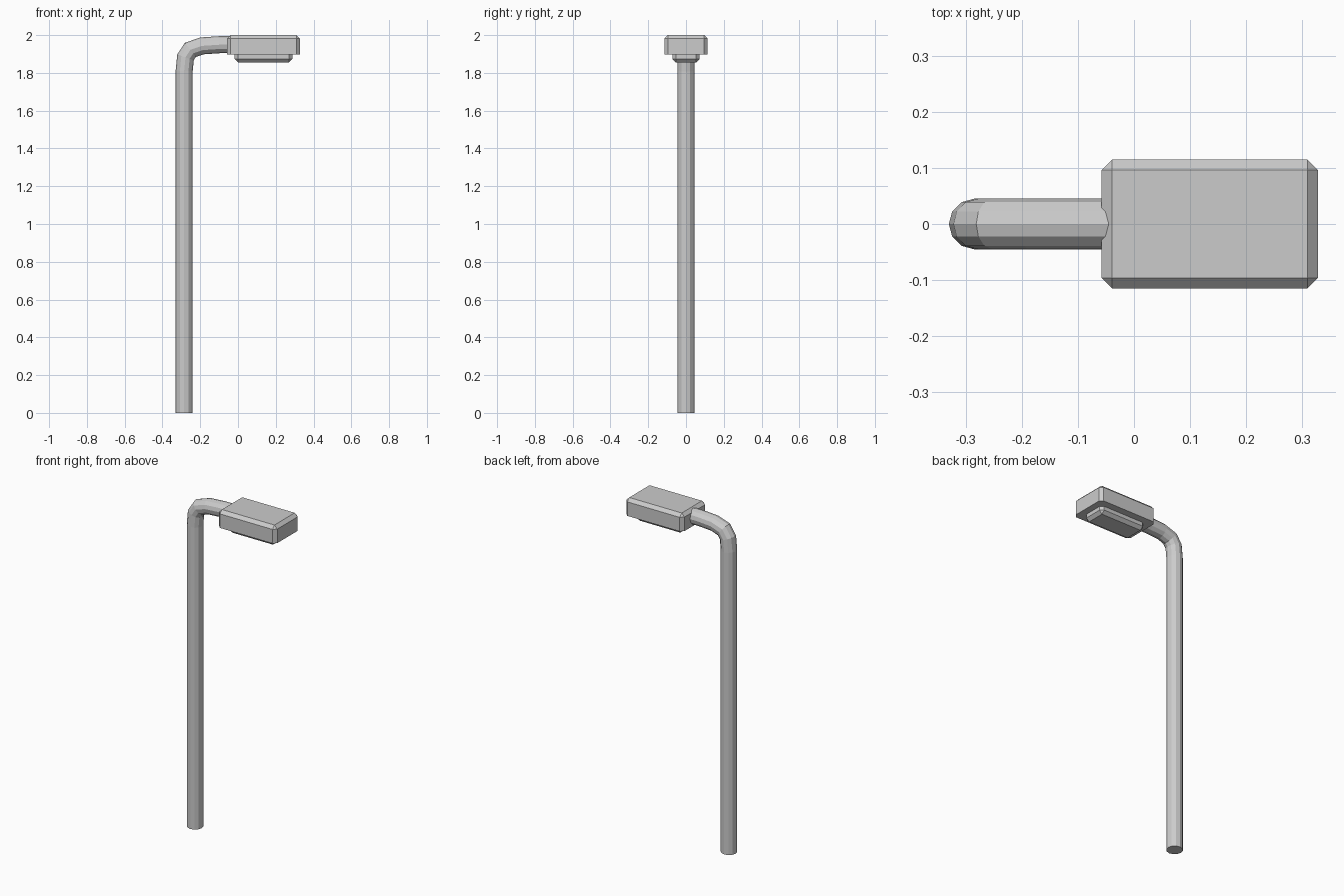
import bpy, bmesh, math
from mathutils import Vector

if "Cube" in bpy.data.objects:
    bpy.data.objects.remove(bpy.data.objects["Cube"])


def finish(bm, name):
    bmesh.ops.recalc_face_normals(bm, faces=bm.faces)
    me = bpy.data.meshes.new(name)
    bm.to_mesh(me)
    bm.free()
    ob = bpy.data.objects.new(name, me)
    bpy.context.collection.objects.link(ob)
    return ob


def tube(name, path, radius, sides=12):
    # Sweep a faceted ring along a path in the xz plane, with mitred joints
    bm = bmesh.new()
    pts = [Vector((x, 0, z)) for x, z in path]
    rings = []
    for i, p in enumerate(pts):
        a = (p - pts[i - 1]).normalized() if i else (pts[1] - p).normalized()
        b = (pts[i + 1] - p).normalized() if i < len(pts) - 1 else a
        t = (a + b).normalized()
        n = Vector((-t.z, 0, t.x)) / max(t.dot(a), 0.5)
        ring = []
        for k in range(sides):
            ang = 2 * math.pi * k / sides
            ring.append(bm.verts.new(p + radius * (n * math.cos(ang)
                                     + Vector((0, math.sin(ang), 0)))))
        rings.append(ring)
    for r, s in zip(rings, rings[1:]):
        for k in range(sides):
            j = (k + 1) % sides
            bm.faces.new((r[k], r[j], s[j], s[k]))
    bm.faces.new(rings[0])
    bm.faces.new(rings[-1])
    return finish(bm, name)


def chamfered_box(name, x0, x1, half_y, z0, z1, width, sharp_z):
    # Box with chamfers everywhere except around the face at sharp_z
    bm = bmesh.new()
    bmesh.ops.create_cube(bm, size=1)
    for v in bm.verts:
        v.co = Vector((x0 if v.co.x < 0 else x1,
                       half_y if v.co.y > 0 else -half_y,
                       z0 if v.co.z < 0 else z1))
    edges = [e for e in bm.edges
             if not all(abs(v.co.z - sharp_z) < 1e-4 for v in e.verts)]
    bmesh.ops.bevel(bm, geom=edges, offset=width, segments=1,
                    profile=0.5, affect='EDGES')
    return finish(bm, name)


# Bent pole with arm
tube("pole", [(-0.285, 0), (-0.285, 1.81), (-0.278, 1.882), (-0.252, 1.922),
              (-0.19, 1.943), (-0.10, 1.949), (-0.03, 1.949)], 0.045)
# Lamp housing
chamfered_box("lamp_head", -0.058, 0.328, 0.115, 1.897, 2.0, 0.019, 1.897)
# Light panel underneath
chamfered_box("lamp_lens", -0.018, 0.288, 0.072, 1.856, 1.90, 0.018, 1.90)
